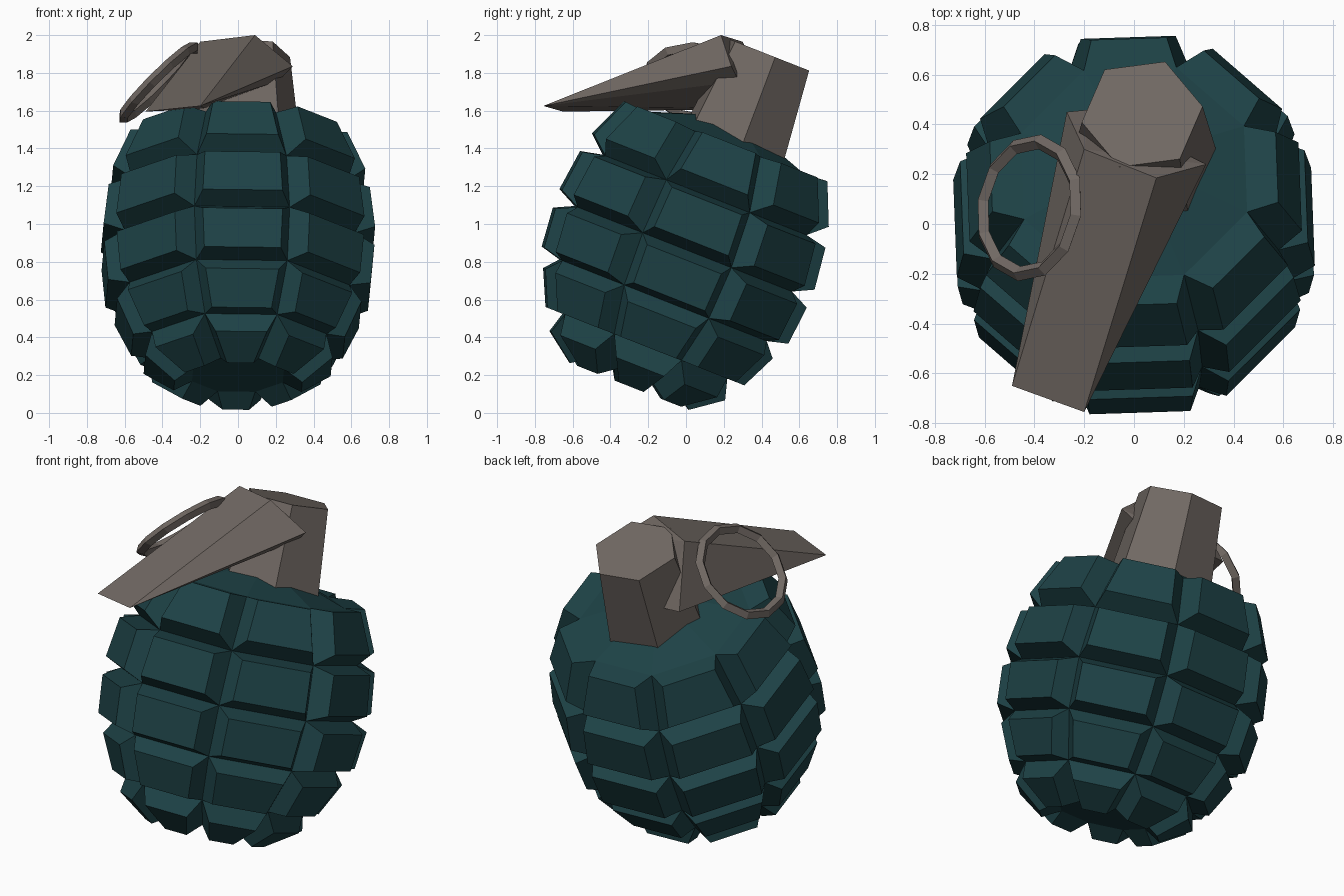
import bpy, bmesh, math
from mathutils import Matrix, Vector

if "Cube" in bpy.data.objects:
    bpy.data.objects.remove(bpy.data.objects["Cube"])

TILT = Matrix.Translation((0, -0.010, 0.88)) @ Matrix.Rotation(math.radians(-21.5), 4, 'X')


def material(name, rgb):
    m = bpy.data.materials.new(name)
    m.diffuse_color = (*rgb, 1)
    m.use_nodes = True
    m.node_tree.nodes["Principled BSDF"].inputs["Base Color"].default_value = m.diffuse_color
    return m


TEAL = material("teal_iron", (0.0125, 0.054, 0.061))
METAL = material("dull_metal", (0.165, 0.14, 0.125))


def finish(name, bm, mat):
    bmesh.ops.recalc_face_normals(bm, faces=bm.faces)
    me = bpy.data.meshes.new(name)
    bm.to_mesh(me)
    bm.free()
    me.materials.append(mat)
    ob = bpy.data.objects.new(name, me)
    bpy.context.collection.objects.link(ob)
    return ob


def lathe(rings, sides, start, centre=(0, 0)):
    """Faceted closed solid from (radius, height) rings; returns bmesh and face bands."""
    bm = bmesh.new()
    loops = []
    for r, h in rings:
        angs = [math.radians(start + 360 * i / sides) for i in range(sides)]
        loops.append([bm.verts.new((centre[0] + r * math.cos(a),
                                    centre[1] + r * math.sin(a), h)) for a in angs])
    bands = []
    for lo, hi in zip(loops, loops[1:]):
        bands.append([bm.faces.new((lo[i], lo[(i + 1) % sides], hi[(i + 1) % sides], hi[i]))
                      for i in range(sides)])
    bm.faces.new(loops[0][::-1])
    bm.faces.new(loops[-1])
    bm.normal_update()
    return bm, bands


# Body: eight-sided shell, each face of five rows raised into a block
rings = [(0.26, -0.73), (0.50, -0.565), (0.63, -0.305), (0.66, -0.012),
         (0.62, 0.295), (0.485, 0.59), (0.22, 0.675)]
bm, bands = lathe(rings, 8, 24.5)
for band, depth in zip(bands, (0.11, 0.09, 0.11, 0.115, 0.12)):
    bmesh.ops.inset_individual(bm, faces=band, thickness=0.04, depth=depth,
                               use_even_offset=True)
bm.transform(TILT)
finish("body", bm, TEAL)

# Fuse neck: flared hexagonal prism on the tilted axis
bm, _ = lathe([(0.305, 0.57), (0.245, 1.11)], 6, 8, (0.033, 0.047))
bm.transform(TILT)
finish("fuse_neck", bm, METAL)

# Safety lever: folded plate tapering to a skewed tip
corners = [(-0.49, -0.65, 1.595), (-0.20, -0.755, 1.625),   # tip
           (0.09, 0.185, 2.0), (-0.20, 0.30, 1.965),        # top of grip
           (0.29, 0.24, 1.835), (0.21, 0.28, 1.755),        # right flange
           (-0.27, 0.45, 1.61), (-0.17, 0.46, 1.61)]        # left flange
bm = bmesh.new()
for c in corners:
    bm.verts.new(c)
bmesh.ops.convex_hull(bm, input=bm.verts)
bmesh.ops.dissolve_limit(bm, angle_limit=math.radians(2), verts=bm.verts, edges=bm.edges)
finish("safety_lever", bm, METAL)

# Pull ring: twelve-sided hoop leaning away from the lever
bpy.ops.mesh.primitive_torus_add(major_segments=12, minor_segments=4,
                                 major_radius=0.268, minor_radius=0.03)
ring = bpy.context.object
ring.name = "pull_ring"
ring.data.materials.append(METAL)
lean = Vector((-0.7, 0.11, 0.7)).to_track_quat('Z', 'Y').to_matrix().to_4x4()
ring.matrix_world = Matrix.Translation((-0.42, 0.065, 1.75)) @ lean
